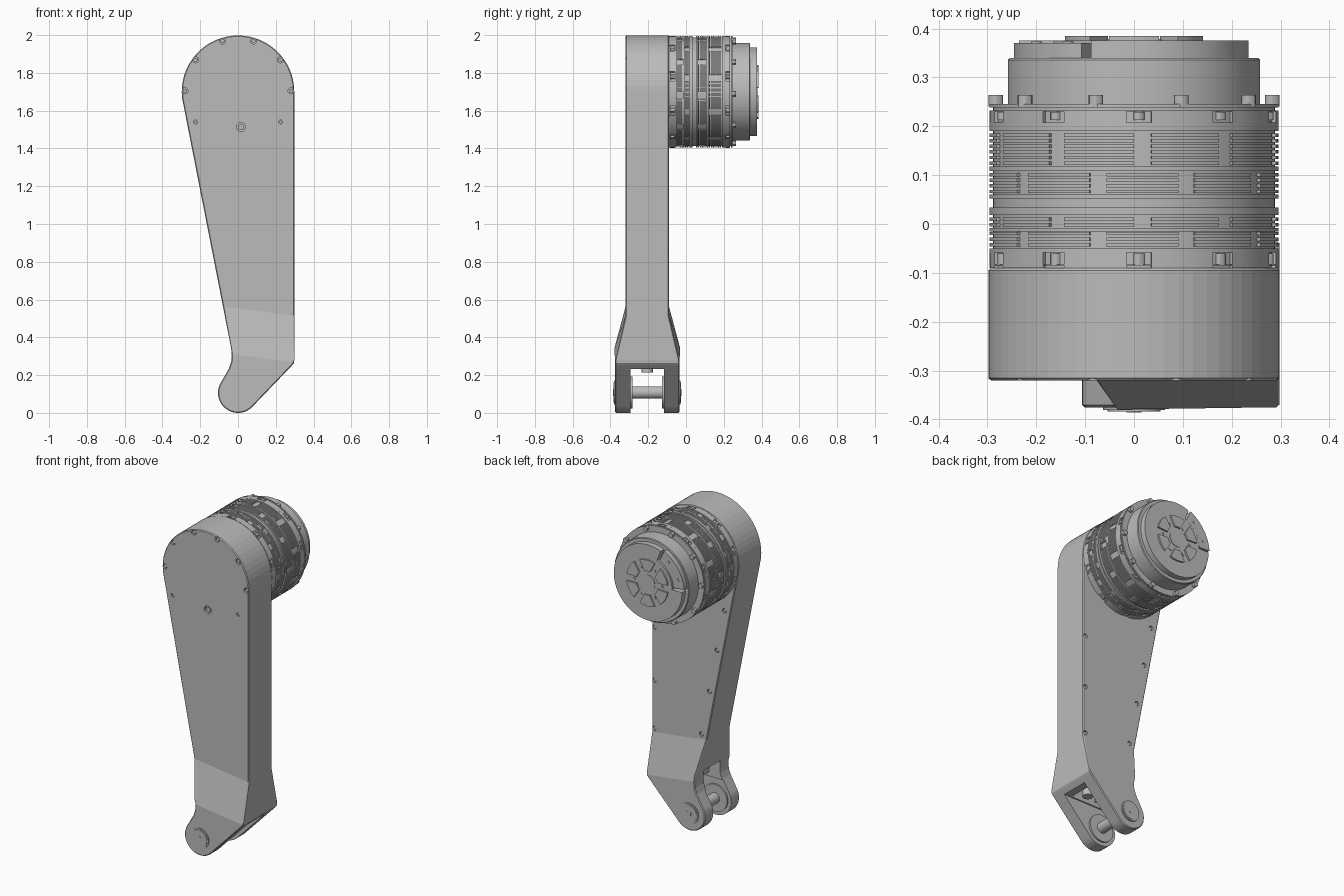
import bpy, bmesh
from math import sin, cos, radians, pi
from mathutils import Matrix, Vector

if "Cube" in bpy.data.objects:
    bpy.data.objects.remove(bpy.data.objects["Cube"])

grey = bpy.data.materials.new("machined grey")
grey.use_nodes = True
COLOUR = (0.5, 0.5, 0.5, 1)
grey.diffuse_color = COLOUR
grey.node_tree.nodes["Principled BSDF"].inputs["Base Color"].default_value = COLOUR

AXIS_Z = 1.7      # motor axis height
PIN_Z = 0.108     # fork pin height


def polar(r, deg, z=AXIS_Z):
    return r * cos(radians(deg)), z + r * sin(radians(deg))


def finish(name, bm, smooth=True):
    bmesh.ops.recalc_face_normals(bm, faces=bm.faces)
    mesh = bpy.data.meshes.new(name)
    bm.to_mesh(mesh)
    bm.free()
    obj = bpy.data.objects.new(name, mesh)
    bpy.context.collection.objects.link(obj)
    mesh.materials.append(grey)
    if smooth:
        bpy.ops.object.select_all(action='DESELECT')
        obj.select_set(True)
        bpy.context.view_layer.objects.active = obj
        bpy.ops.object.shade_smooth_by_angle(angle=radians(30))
    return obj


def add_cyl(bm, x, z, r, y0, y1, seg=16):
    m = Matrix.Translation((x, (y0 + y1) / 2, z)) @ Matrix.Rotation(pi / 2, 4, 'X')
    bmesh.ops.create_cone(bm, cap_ends=True, segments=seg, radius1=r, radius2=r,
                          depth=abs(y1 - y0), matrix=m)


def add_box(bm, x0, x1, y0, y1, z0, z1):
    m = Matrix.Translation(((x0 + x1) / 2, (y0 + y1) / 2, (z0 + z1) / 2))
    bmesh.ops.create_cube(bm, size=1, matrix=m @ Matrix.Diagonal((x1 - x0, y1 - y0, z1 - z0, 1)))


def add_arc(bm, a0, a1, r0, r1, y0, y1, n=6, taper=0):
    """Block bent round the motor axis; taper narrows its inner end (degrees)."""
    rows = []
    for i in range(n + 1):
        t = i / n
        outer = a0 + (a1 - a0) * t
        inner = a0 + taper + (a1 - a0 - 2 * taper) * t
        row = []
        for r, a, y in ((r0, inner, y0), (r1, outer, y0), (r1, outer, y1), (r0, inner, y1)):
            x, z = polar(r, a)
            row.append(bm.verts.new((x, y, z)))
        rows.append(row)
    for p, q in zip(rows, rows[1:]):
        for k in range(4):
            bm.faces.new((p[k], p[(k + 1) % 4], q[(k + 1) % 4], q[k]))
    bm.faces.new(rows[0])
    bm.faces.new(rows[-1])


def lathe(name, profile, seg=80):
    """Turn (radius, y) pairs about the motor axis."""
    bm = bmesh.new()
    verts = [bm.verts.new((r, y, AXIS_Z)) for r, y in profile]
    edges = [bm.edges.new(e) for e in zip(verts, verts[1:])]
    bmesh.ops.spin(bm, geom=verts + edges, cent=(0, 0, AXIS_Z), axis=(0, 1, 0),
                   angle=2 * pi, steps=seg, use_duplicate=False)
    bmesh.ops.remove_doubles(bm, verts=bm.verts, dist=1e-5)
    return finish(name, bm)


# Arm housing: outline split along two bend lines, then extruded and flared
outline = [polar(0.298, a) for a in range(0, 190, 6)]
outline += [(-0.036, 0.34), (-0.033, 0.30), (-0.036, 0.27), (-0.048, 0.235), (-0.068, 0.20)]
outline += [polar(0.106, a, 0.106) for a in range(148, 318, 8)]
outline += [(0.285, 0.25), (0.296, 0.263), (0.298, 0.28)]
bm = bmesh.new()
bm.faces.new([bm.verts.new((x, -0.375, z)) for x, z in outline])
bend = Vector((0.13, 0, 1))
for z in (0.553, 0.307):
    bmesh.ops.bisect_plane(bm, geom=bm.verts[:] + bm.edges[:] + bm.faces[:],
                           plane_co=(0, 0, z), plane_no=bend, dist=1e-5)
ext = bmesh.ops.extrude_face_region(bm, geom=bm.faces[:], use_keep_orig=True)
back = {v for v in ext["geom"] if isinstance(v, bmesh.types.BMVert)}
for v in bm.verts:
    upper = v.co.dot(bend) > 0.55
    if v in back:
        v.co.y = -0.09 if upper else -0.035
    else:
        v.co.y = -0.32 if upper else -0.375
arm = finish("arm_housing", bm, False)
bev = arm.modifiers.new("soft_edges", 'BEVEL')
bev.width, bev.segments, bev.angle_limit = 0.005, 1, radians(60)

# Cutters: fork slot, inner pocket and screw recesses
FRONT = [(*polar(0.281, a), 0.016) for a in (1, 37, 73, 107, 143, 179)]
FRONT += [(-0.225, 1.54, 0.011), (0.225, 1.54, 0.011), (0.015, 1.513, 0.024)]
BACK = [(0.282, z, 0.014) for z in (0.54, 0.84, 1.17)]
BACK += [(-0.005 - 0.196 * (z - 0.4), z, 0.014) for z in (0.59, 0.87, 1.14, 1.4)]


def boolean(name, bm):
    cutter = finish(name, bm, False)
    cutter.hide_render = True
    cutter.hide_set(True)
    cutter.display_type = 'WIRE'
    mod = arm.modifiers.new(name, 'BOOLEAN')
    mod.operation, mod.solver, mod.object = 'DIFFERENCE', 'EXACT', cutter


bm = bmesh.new()
add_box(bm, -0.4, 0.5, -0.293, -0.117, -0.1, 0.232)
boolean("slot_cutter", bm)
bm = bmesh.new()
add_box(bm, -0.2, 0.22, -0.285, -0.125, 0.1, 0.35)
boolean("pocket_cutter", bm)
bm = bmesh.new()
heads = bmesh.new()
for points, y, d in ((FRONT, -0.32, 1), (BACK, -0.09, -1)):
    for x, z, r in points:
        add_cyl(bm, x, z, r, y - 0.02 * d, y + 0.014 * d)
        add_cyl(heads, x, z, r * 0.7, y + 0.005 * d, y + 0.02 * d, 6 if r > 0.02 else 12)
boolean("recess_cutter", bm)
finish("housing_screws", heads)

# Ribs and locating screw inside the pocket
bm = bmesh.new()
for x in (0.04, 0.13):
    add_box(bm, x, x + 0.012, -0.29, -0.12, 0.26, 0.36)
finish("pocket_ribs", bm, False)
bm = bmesh.new()
bmesh.ops.create_cone(bm, cap_ends=True, segments=20, radius1=0.03, radius2=0.03, depth=0.14,
                      matrix=Matrix.Translation((0.17, -0.205, 0.285)))
finish("pocket_screw", bm)

# Fork pin with mirrored bosses and end caps
bm = bmesh.new()
add_cyl(bm, 0, PIN_Z, 0.033, -0.3, -0.11, 32)
for s in (-1, 1):
    mid = -0.205
    add_cyl(bm, 0, PIN_Z, 0.085, mid + s * 0.078, mid + s * 0.095, 32)
    add_cyl(bm, 0, PIN_Z, 0.063, mid + s * 0.16, mid + s * 0.176, 32)
    add_cyl(bm, 0, PIN_Z, 0.054, mid + s * 0.17, mid + s * 0.179, 32)
    add_cyl(bm, 0, PIN_Z, 0.018, mid + s * 0.17, mid + s * 0.181, 6)
finish("fork_pin", bm)

# Motor body with solid bands and shallow grooves
bands = [(-0.085, -0.083), (-0.058, -0.05), (-0.015, -0.008), (0.018, 0.034),
         (0.052, 0.06), (0.108, 0.118), (0.19, 0.208), (0.23, 0.232), (0.238, 0.246)]
profile = [(0, -0.095), (0.288, -0.095)]
for y0, y1 in bands:
    profile += [(0.288, y0), (0.296, y0), (0.296, y1), (0.288, y1)]
profile += [(0.258, 0.246), (0.258, 0.336), (0.254, 0.34), (0, 0.34)]
lathe("motor_body", profile)

# Cooling fins in staggered sectors
bm = bmesh.new()
for group, (start, count) in enumerate(((-0.046, 3), (-0.005, 2), (0.063, 4), (0.121, 6))):
    for k in range(count):
        y = start + 0.0115 * k
        for s in range(10):
            a = 36 * s + 18 * (group % 2)
            add_arc(bm, a, a + 29, 0.284, 0.296, y, y + 0.007)
finish("cooling_fins", bm)

# End bands broken by screw notches, and the screw heads
bm = bmesh.new()
screws = bmesh.new()
for s in range(10):
    a = 36 * s + 16
    for y0, y1 in ((-0.09, -0.058), (0.208, 0.231)):
        add_arc(bm, a + 5, a + 31, 0.28, 0.296, y0, y1)
        add_cyl(screws, *polar(0.284, a), 0.0125, y0 + 0.005, y1 - 0.002, 12)
    add_cyl(screws, *polar(0.283, a + 18), 0.015, 0.24, 0.264, 12)
finish("end_bands", bm)
finish("motor_screws", screws)

# Output cap with a notch holding a separate tab
bm = bmesh.new()
add_cyl(bm, 0, AXIS_Z, 0.166, 0.335, 0.375, 64)
add_arc(bm, 180, 472, 0.16, 0.235, 0.335, 0.375, 48)
finish("output_cap", bm)
bm = bmesh.new()
add_arc(bm, 116, 176, 0.172, 0.246, 0.335, 0.37, 14)
for a in (130, 162):
    add_cyl(bm, *polar(0.21, a), 0.011, 0.36, 0.373, 12)
finish("cap_tab", bm)

# Raised drive pads around the centre
bm = bmesh.new()
for s in range(6):
    add_arc(bm, 60 * s + 9, 60 * s + 51, 0.075, 0.143, 0.37, 0.385, 8, 6)
    add_cyl(bm, *polar(0.095, 60 * s), 0.009, 0.37, 0.379, 12)
add_cyl(bm, 0, AXIS_Z, 0.05, 0.37, 0.378, 32)
finish("drive_pads", bm)
